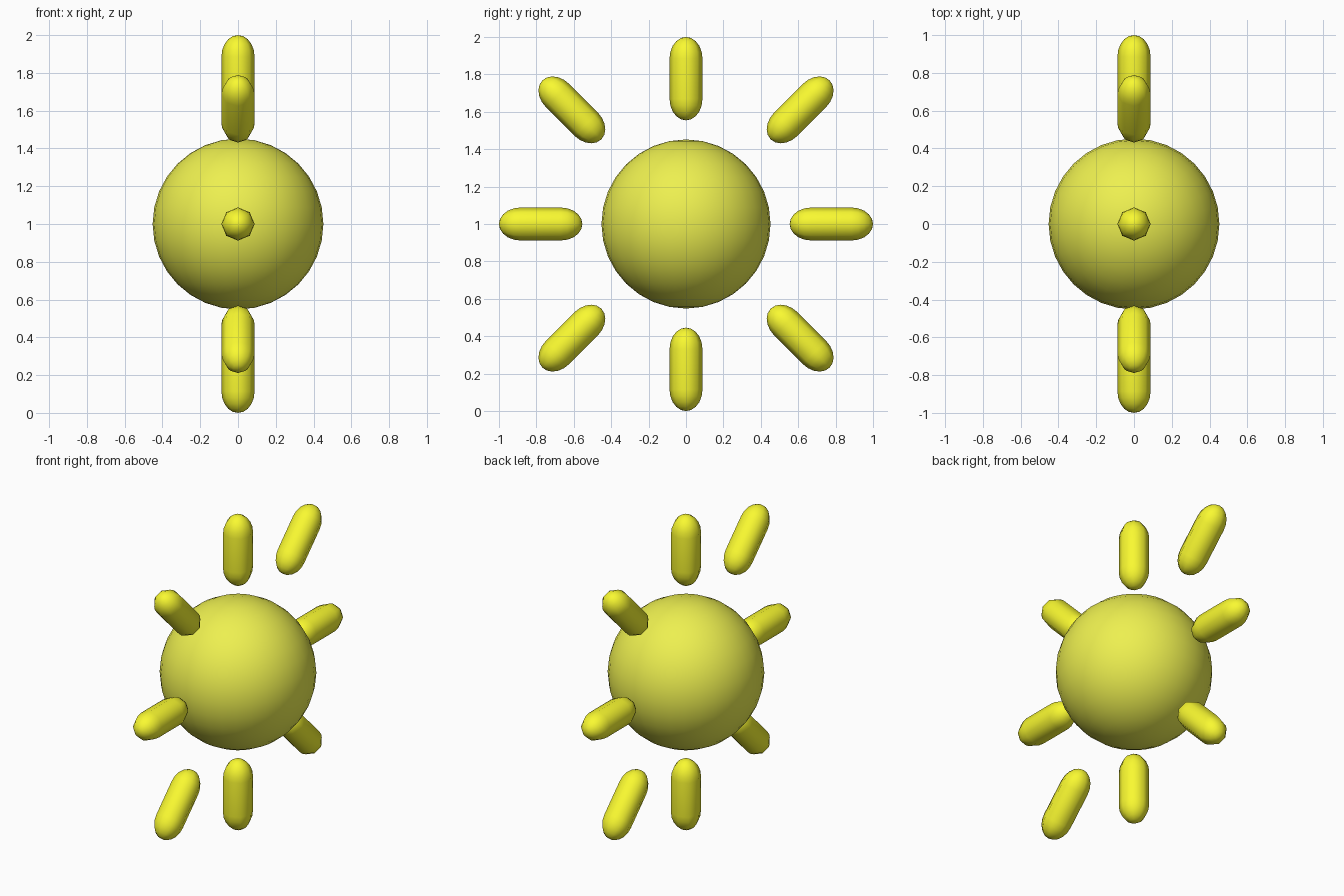
import bpy, bmesh
from math import sin, cos, pi
from mathutils import Matrix

if "Cube" in bpy.data.objects:
    bpy.data.objects.remove(bpy.data.objects["Cube"])

CENTRE = Matrix.Translation((0, 0, 1))


def material(name, color):
    m = bpy.data.materials.new(name)
    m.diffuse_color = color
    m.use_nodes = True
    m.node_tree.nodes["Principled BSDF"].inputs["Base Color"].default_value = m.diffuse_color
    return m


def finish(bm, name, mat):
    bmesh.ops.recalc_face_normals(bm, faces=bm.faces)
    for f in bm.faces:
        f.smooth = True
    me = bpy.data.meshes.new(name)
    bm.to_mesh(me)
    bm.free()
    me.materials.append(mat)
    ob = bpy.data.objects.new(name, me)
    bpy.context.collection.objects.link(ob)


def ray(name, angle, distance, mat, radius=0.088, half=0.223, cap=0.115, sides=8, steps=5):
    """Eight-sided capsule along z, pushed outward and turned about x."""
    bm = bmesh.new()
    upper = [(radius * cos(i * pi / 2 / steps), half - cap + cap * sin(i * pi / 2 / steps))
             for i in range(steps)]
    profile = [(r, -z) for r, z in reversed(upper)] + upper
    rings = [[bm.verts.new((r * cos(2 * pi * k / sides), r * sin(2 * pi * k / sides), z))
              for k in range(sides)] for r, z in profile]
    low, high = bm.verts.new((0, 0, -half)), bm.verts.new((0, 0, half))
    for k in range(sides):
        n = (k + 1) % sides
        for a, b in zip(rings, rings[1:]):
            bm.faces.new((a[k], a[n], b[n], b[k]))
        bm.faces.new((low, rings[0][n], rings[0][k]))
        bm.faces.new((high, rings[-1][k], rings[-1][n]))
    bm.transform(CENTRE @ Matrix.Rotation(angle, 4, 'X') @ Matrix.Translation((0, 0, distance)))
    finish(bm, name, mat)


core_mat = material("core_yellow", (0.85, 0.87, 0.08, 1))
ray_mat = material("ray_yellow", (0.95, 0.95, 0.03, 1))

# Central ball
ball = bmesh.new()
bmesh.ops.create_uvsphere(ball, u_segments=32, v_segments=16, radius=0.452, matrix=CENTRE)
finish(ball, "sun_core", core_mat)

# Eight rays in the side plane, diagonal ones set further out
for i in range(8):
    ray(f"ray_{i + 1}", i * pi / 4, 0.863 if i % 2 else 0.777, ray_mat)
